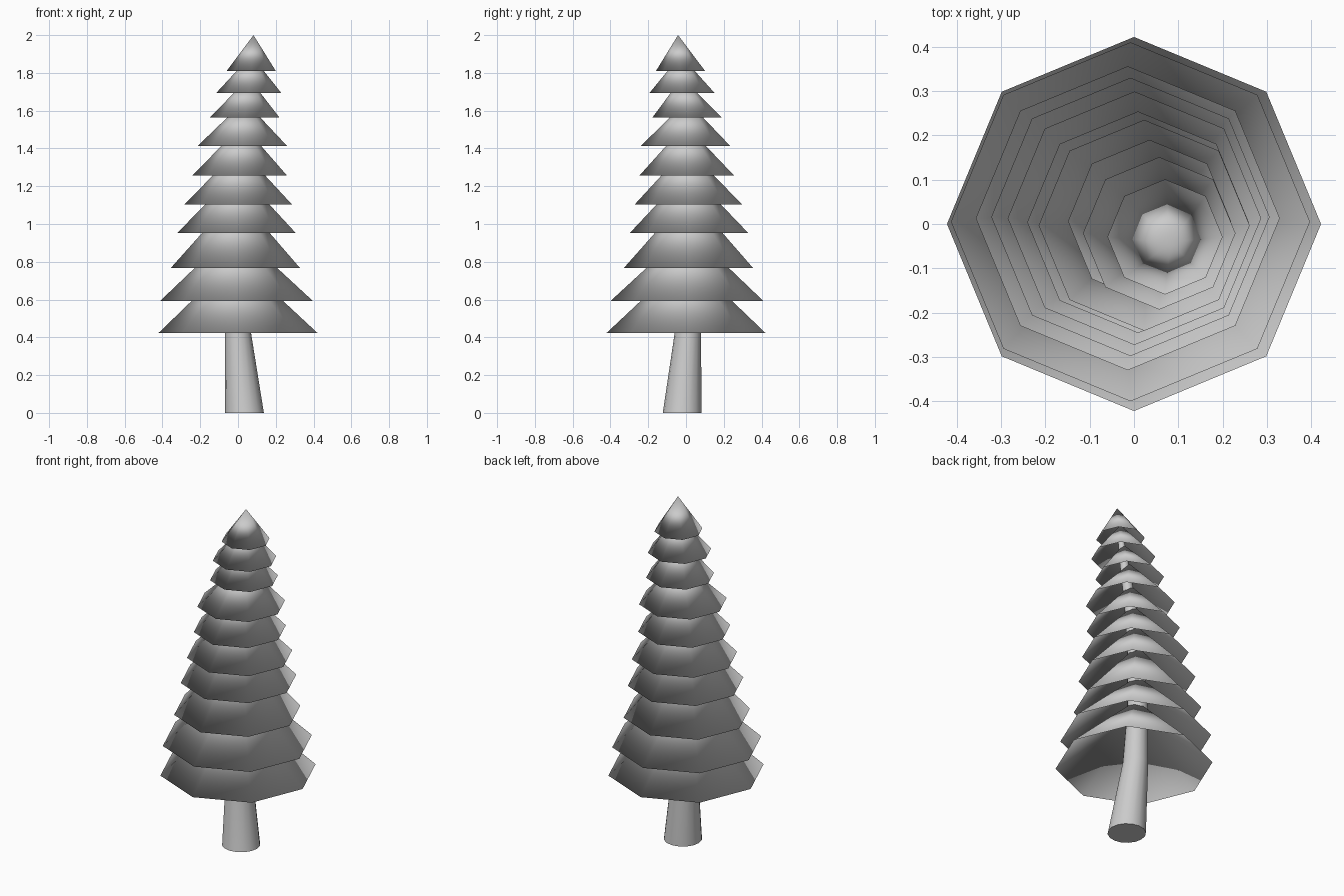
import bpy, bmesh, math

cube = bpy.data.objects.get("Cube")
if cube:
    bpy.data.objects.remove(cube, do_unlink=True)

# Single flat colour
GREY = (0.6, 0.6, 0.6, 1)
grey = bpy.data.materials.new("mid_grey")
grey.use_nodes = True
grey.diffuse_color = GREY
grey.node_tree.nodes["Principled BSDF"].inputs["Base Color"].default_value = GREY


def finish(name, bm):
    """Turn a bmesh into a smooth, coloured object."""
    for face in bm.faces:
        face.smooth = True
    mesh = bpy.data.meshes.new(name)
    bm.to_mesh(mesh)
    bm.free()
    mesh.materials.append(grey)
    obj = bpy.data.objects.new(name, mesh)
    bpy.context.collection.objects.link(obj)
    return obj


def ring(bm, x, y, z, radius, sides):
    angles = [math.tau * i / sides for i in range(sides)]
    return [bm.verts.new((x + radius * math.cos(a), y + radius * math.sin(a), z))
            for a in angles]


# Foliage tiers: rim centre x, y, z, rim radius, height
TIERS = [
    (0.0, 0.0, 0.422, 0.422, 0.40),
    (-0.008, 0.005, 0.592, 0.405, 0.38),
    (-0.014, 0.013, 0.766, 0.343, 0.39),
    (-0.008, 0.016, 0.952, 0.314, 0.33),
    (0.001, 0.013, 1.102, 0.286, 0.30),
    (0.009, 0.004, 1.257, 0.25, 0.27),
    (0.023, -0.003, 1.412, 0.238, 0.24),
    (0.035, 0.006, 1.564, 0.184, 0.21),
    (0.057, -0.021, 1.694, 0.172, 0.20),
    (0.07, -0.029, 1.81, 0.13, 0.19),
]
TIP = (0.082, -0.042)
HOLLOW = 0.78  # height of the hollow underside relative to the outside


def foliage_tier(index):
    """Hollow eight-sided cone leaning toward the tier above it."""
    x, y, z, radius, height = TIERS[index]
    lean = TIERS[index + 1][:2] if index + 1 < len(TIERS) else TIP
    bm = bmesh.new()
    rim = ring(bm, x, y, z, radius, 8)
    apex = bm.verts.new((*lean, z + height))
    inner_apex = bm.verts.new((*lean, z + height * HOLLOW))
    for a, b in zip(rim, rim[1:] + rim[:1]):
        bm.faces.new((a, b, apex))
        bm.faces.new((b, a, inner_apex))
    finish(f"foliage_tier_{index + 1}", bm)


for i in range(len(TIERS)):
    foliage_tier(i)

# Trunk: flat base, then tapering up through the tier centres
stations = [(0.034, -0.02, 0.0, 0.103), (-0.001, 0.01, 0.43, 0.069)]
for x, y, z, _, _ in TIERS[2::2]:
    stations.append((x, y, z, 0.068 - 0.036 * (z - 0.43)))
stations.append((TIERS[-1][0], TIERS[-1][1], 1.83, 0.015))

bm = bmesh.new()
loops = [ring(bm, *s, 16) for s in stations]
for low, high in zip(loops, loops[1:]):
    for i in range(16):
        j = (i + 1) % 16
        bm.faces.new((low[i], low[j], high[j], high[i]))
bm.faces.new(loops[0][::-1])
bm.faces.new(loops[-1])
trunk = finish("trunk", bm)
bpy.ops.object.select_all(action="DESELECT")
trunk.select_set(True)
bpy.context.view_layer.objects.active = trunk
bpy.ops.object.shade_smooth_by_angle(angle=math.radians(40))
